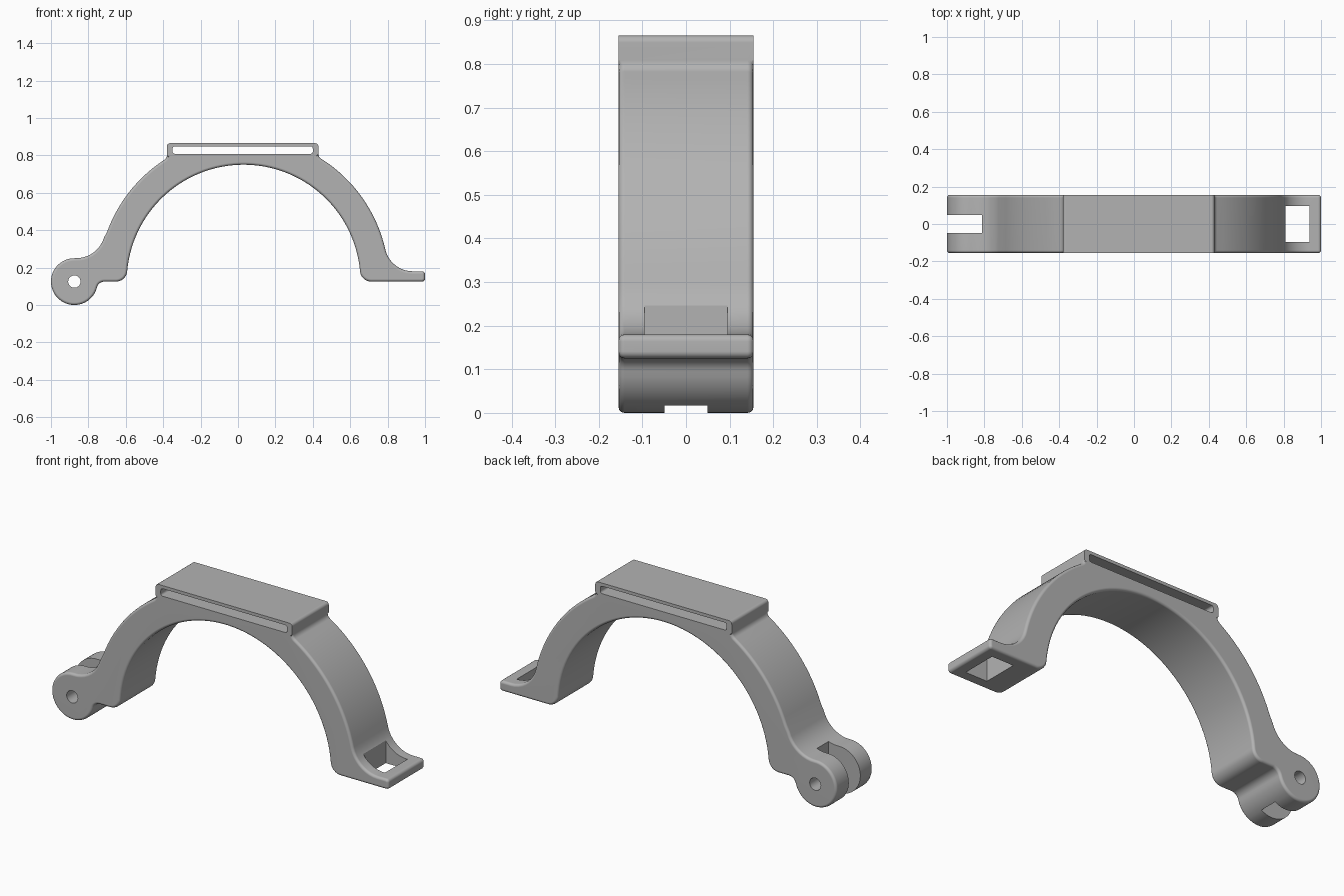
import bpy, bmesh, math
from math import atan2, degrees, radians, cos, sin, sqrt

cube = bpy.data.objects.get("Cube")
if cube:
    bpy.data.objects.remove(cube, do_unlink=True)

grey = bpy.data.materials.new("grey_plastic")
grey.use_nodes = True
COLOUR = (0.45, 0.45, 0.45, 1)
grey.diffuse_color = COLOUR
grey.node_tree.nodes["Principled BSDF"].inputs["Base Color"].default_value = COLOUR

CX, CZ, R_IN, R_OUT = 0.03, 0.125, 0.625, 0.777   # arch
KX, KZ, KR = -0.875, 0.125, 0.125                 # hinge knuckle
HALF = 0.155                                      # half depth
BOX_L, BOX_R, TOP = -0.38, 0.43, 0.865            # top loop


def arc(c, r, a0, a1, step=9):
    n = max(2, math.ceil(abs(a1 - a0) / step))
    angles = [radians(a0 + (a1 - a0) * i / n) for i in range(n + 1)]
    return [(c[0] + r * cos(a), c[1] + r * sin(a)) for a in angles]


def heading(a, b):
    return degrees(atan2(b[1] - a[1], b[0] - a[0]))


def prism(name, points, y0, y1):
    """Extrude an x-z outline from y0 to y1."""
    bm = bmesh.new()
    face = bm.faces.new([bm.verts.new((x, y0, z)) for x, z in points])
    out = bmesh.ops.extrude_face_region(bm, geom=[face])
    for v in out["geom"]:
        if isinstance(v, bmesh.types.BMVert):
            v.co.y = y1
    bmesh.ops.recalc_face_normals(bm, faces=bm.faces)
    mesh = bpy.data.meshes.new(name)
    bm.to_mesh(mesh)
    bm.free()
    mesh.materials.append(grey)
    obj = bpy.data.objects.new(name, mesh)
    bpy.context.collection.objects.link(obj)
    return obj


def rounded_box(x0, x1, z0, z1, r):
    return (arc((x1 - r, z0 + r), r, -90, 0, 30) + arc((x1 - r, z1 - r), r, 0, 90, 30)
            + arc((x0 + r, z1 - r), r, 90, 180, 30) + arc((x0 + r, z0 + r), r, 180, 270, 30))


# Fillet centres, each tangent to its two neighbours
main, knob = (CX, CZ), (KX, KZ)
rf = 0.06
foot_dx = sqrt((R_IN + rf) ** 2 - rf ** 2)
foot_l, foot_r = (CX - foot_dx, CZ + rf), (CX + foot_dx, CZ + rf)
rt, tab_top = 0.15, 0.18
tab = (CX + sqrt((R_OUT + rt) ** 2 - (tab_top + rt - CZ) ** 2), tab_top + rt)
rb = 0.03
box_r = (BOX_R + rb, CZ + sqrt((R_OUT + rb) ** 2 - (BOX_R + rb - CX) ** 2))
box_l = (BOX_L - rb, CZ + sqrt((R_OUT + rb) ** 2 - (BOX_L - rb - CX) ** 2))
rk = 0.155
neck = (-0.865, KZ + sqrt((KR + rk) ** 2 - 0.01 ** 2))
rn = 0.04
under = (KX + sqrt((KR + rn) ** 2 - rn ** 2), CZ - rn)
rc = 0.016

# Clamp outline, counter-clockwise from the hinge-side foot
a_foot = heading(foot_l, main)
a_tab, a_br = heading(main, tab), heading(main, box_r)
a_bl, a_neck = heading(main, box_l), heading(main, neck)
outline = arc(foot_l, rf, -90, a_foot)
outline += arc(main, R_IN, 180 + a_foot, -a_foot, 3)[1:-1]
outline += arc(foot_r, rf, 180 - a_foot, 270)
outline += arc((1 - rc, CZ + rc), rc, -90, 0, 23)
outline += arc((1 - rc, tab_top - rc), rc, 0, 90, 23)
outline += arc(tab, rt, 270, 180 + a_tab)
outline += arc(main, R_OUT, a_tab, a_br, 3)[1:-1]
outline += arc(box_r, rb, 180 + a_br, 180, 15)
outline += arc((BOX_R - rc, TOP - rc), rc, 0, 90, 23)
outline += arc((BOX_L + rc, TOP - rc), rc, 90, 180, 23)
outline += arc(box_l, rb, 0, a_bl - 180, 15)
outline += arc(main, R_OUT, a_bl, a_neck, 3)[1:-1]
outline += arc(neck, rk, a_neck - 180, heading(neck, knob))
outline += arc(knob, KR, heading(knob, neck), 360 + heading(knob, under), 6)[1:-1]
outline += arc(under, rn, 180 + heading(knob, under), 90, 15)
clamp = prism("clamp_half", outline, -HALF, HALF)

# Round the front and back rims below the top loop
bm = bmesh.new()
bm.from_mesh(clamp.data)
limit = box_r[1] + 0.001
rims = [e for e in bm.edges
        if abs(e.verts[0].co.y - e.verts[1].co.y) < 1e-5
        and all(v.co.z < limit for v in e.verts)]
bmesh.ops.bevel(bm, geom=rims, offset=0.014, segments=3, profile=0.5, affect="EDGES")
bm.to_mesh(clamp.data)
bm.free()

# Openings: strap slot, pin hole, hinge notch, bolt window
cutters = [
    prism("strap_slot_cutter", rounded_box(-0.35, 0.40, 0.808, 0.848, 0.012), -1, 1),
    prism("pin_hole_cutter", arc(knob, 0.033, 0, 348, 12), -1, 1),
    prism("hinge_notch_cutter", [(-1.2, -0.1), (-0.812, -0.1), (-0.812, 0.5), (-1.2, 0.5)],
          -0.049, 0.049),
    prism("bolt_window_cutter", [(0.81, 0), (0.938, 0), (0.938, 0.5), (0.81, 0.5)],
          -0.095, 0.095),
]
bpy.context.view_layer.objects.active = clamp
clamp.select_set(True)
for cutter in cutters:
    cutter.hide_render = True
    mod = clamp.modifiers.new(cutter.name, "BOOLEAN")
    mod.operation, mod.solver, mod.object = "DIFFERENCE", "EXACT", cutter
    bpy.ops.object.modifier_apply(modifier=mod.name)
    bpy.data.objects.remove(cutter, do_unlink=True)

bpy.ops.object.shade_smooth_by_angle(angle=radians(32))
weighted = clamp.modifiers.new("flat_face_normals", "WEIGHTED_NORMAL")
weighted.keep_sharp = True
